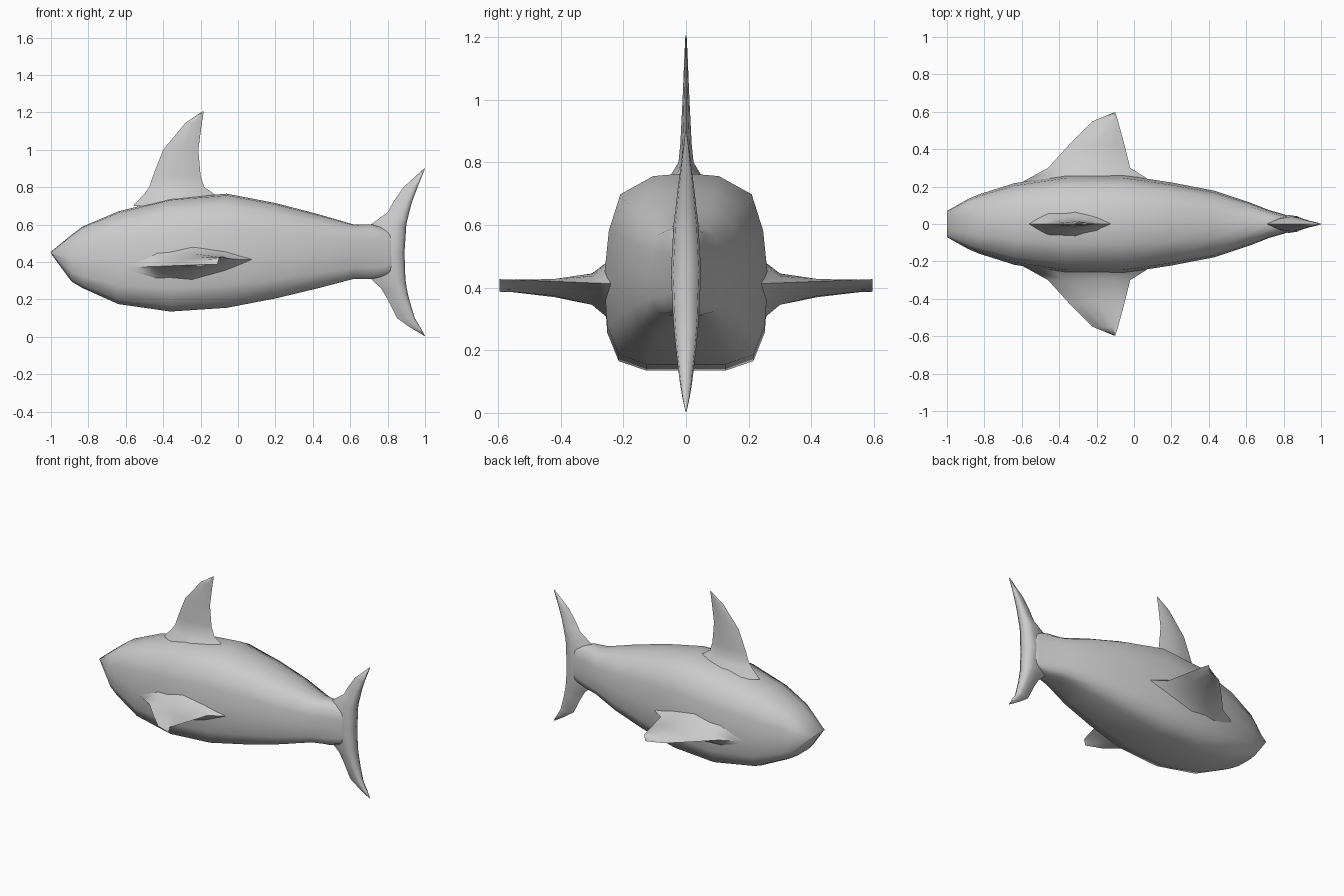
import bpy

cube = bpy.data.objects.get("Cube")
if cube:
    bpy.data.objects.remove(cube, do_unlink=True)

grey = bpy.data.materials.new("plain grey")
grey.use_nodes = True
COLOUR = (0.6, 0.6, 0.6, 1)
grey.diffuse_color = COLOUR
grey.node_tree.nodes["Principled BSDF"].inputs["Base Color"].default_value = COLOUR


def loft(name, rings, angle=1.4):
    """Skin a list of equal-length closed rings and cap both ends."""
    n = len(rings[0])
    verts = [p for ring in rings for p in ring]
    faces = [(r * n + i, r * n + (i + 1) % n, (r + 1) * n + (i + 1) % n, (r + 1) * n + i)
             for r in range(len(rings) - 1) for i in range(n)]
    faces += [tuple(range(n)), tuple(range(len(verts) - n, len(verts)))]
    mesh = bpy.data.meshes.new(name)
    mesh.from_pydata(verts, [], faces)
    mesh.materials.append(grey)
    obj = bpy.data.objects.new(name, mesh)
    bpy.context.collection.objects.link(obj)
    bpy.ops.object.select_all(action='DESELECT')
    obj.select_set(True)
    bpy.context.view_layer.objects.active = obj
    bpy.ops.object.mode_set(mode='EDIT')
    bpy.ops.mesh.select_all(action='SELECT')
    bpy.ops.mesh.normals_make_consistent(inside=False)
    bpy.ops.object.mode_set(mode='OBJECT')
    bpy.ops.object.shade_smooth_by_angle(angle=angle)
    return obj


def fin_section(lead, trail, thick):
    """Chord-wise outline of a fin as (x, thickness, chord fraction)."""
    shape = [(0, 0), (.2, .7), (.5, 1), (.8, .6), (1, 0),
             (.8, -.6), (.5, -1), (.2, -.7)]
    return [(lead + (trail - lead) * f, thick * t, f) for f, t in shape]


# Body: half of the cross-section, mirrored, as (width share, height share)
half = [(0, 1), (.4, .985), (.8, .89), (.94, .7), (1, .45), (.96, .2), (.82, .05), (.48, 0), (0, 0)]
section = half + [(-w, h) for w, h in half[-2:0:-1]]
stations = [  # x, bottom, top, half width
    (-1, .445, .455, .07), (-.89, .295, .545, .132), (-.83, .26, .59, .158),
    (-.64, .175, .67, .218), (-.36, .135, .74, .262), (-.06, .155, .765, .262),
    (.2, .205, .715, .222), (.43, .26, .655, .178), (.62, .31, .60, .115),
    (.72, .31, .60, .075), (.80, .33, .58, .052), (.87, .37, .53, .03)]
loft("body", [[(x, hw * w, lo + (hi - lo) * h) for w, h in section]
              for x, lo, hi, hw in stations])

# Dorsal fin: z, leading x, trailing x, half thickness
dorsal = [(.70, -.56, -.06, .09), (.765, -.50, -.13, .045), (.80, -.475, -.18, .024),
          (.86, -.455, -.20, .018), (1.0, -.40, -.212, .011),
          (1.145, -.28, -.193, .005), (1.205, -.19, -.183, .002)]
loft("dorsal_fin", [[(x, t, z) for x, t, f in fin_section(a, b, th)]
                    for z, a, b, th in dorsal])

# Side fins: y, leading x, trailing x, half thickness
side = [(.19, -.66, .14, .15), (.25, -.55, .06, .09), (.30, -.46, -.02, .05),
        (.42, -.35, -.05, .026), (.55, -.22, -.085, .01), (.595, -.11, -.10, .002)]
for label, s in (("left_side_fin", 1), ("right_side_fin", -1)):
    # The front view faces -y, so the fins are mirrored across the length
    loft(label, [[(x, s * y, .375 + .04 * f + .04 * (y - .3) + t) for x, t, f in fin_section(a, b, th)]
                 for y, a, b, th in side])

# Tail fin: z, leading x, trailing x, half thickness, with a blunt rear edge
tail = [(.005, .995, 1, .002), (.05, .92, .975, .012), (.10, .85, .945, .02),
        (.20, .80, .915, .032), (.26, .765, .902, .038), (.31, .71, .895, .042),
        (.45, .68, .89, .048), (.60, .71, .90, .04), (.665, .80, .915, .032),
        (.72, .83, .93, .026), (.80, .885, .96, .015), (.90, .995, 1, .002)]
blunt = [(0, 0), (.35, .7), (.7, 1), (.93, .85), (1, 0), (.93, -.85), (.7, -1), (.35, -.7)]
loft("tail_fin", [[(a + (b - a) * f, th * t, z) for f, t in blunt]
                  for z, a, b, th in tail])
